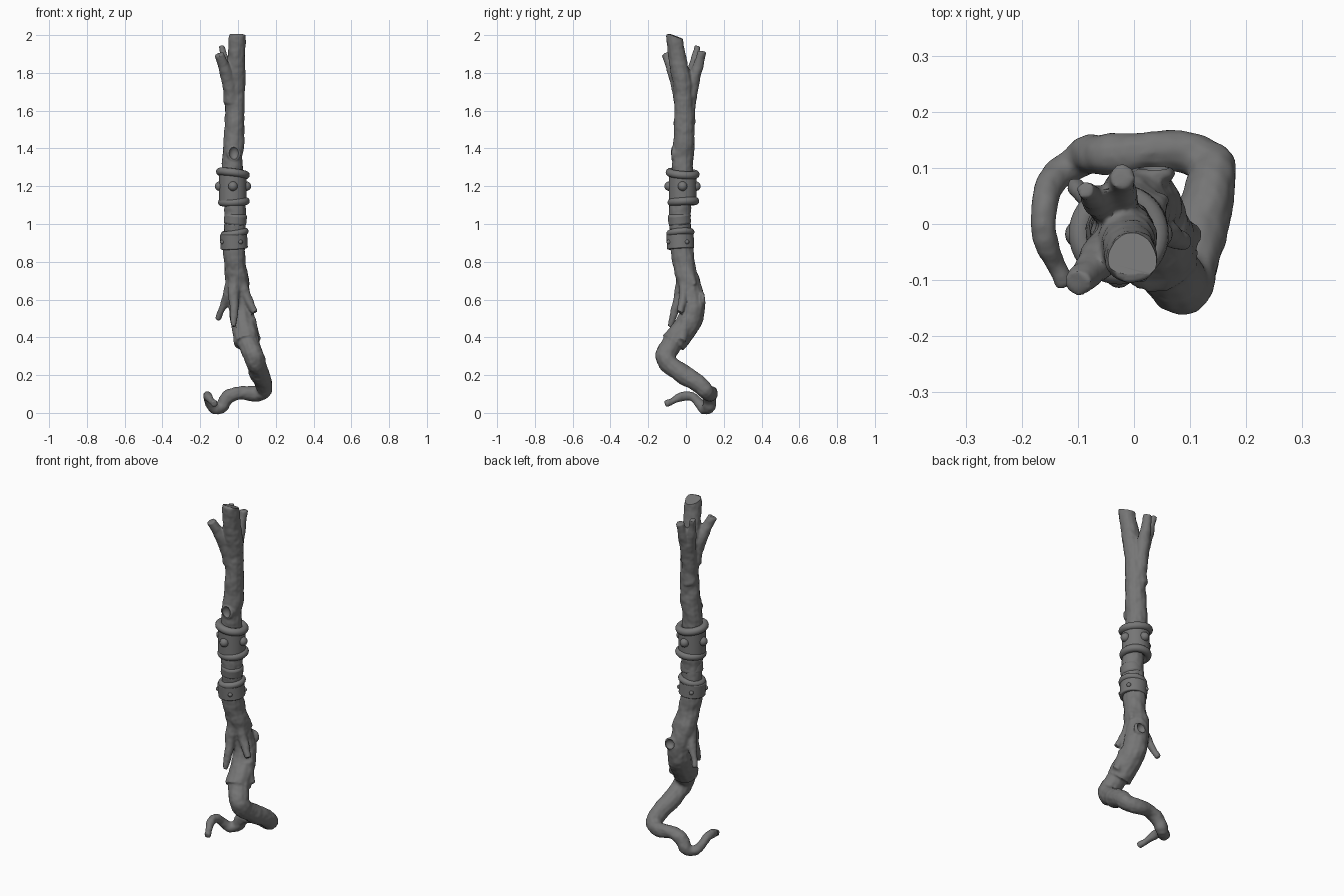
import bpy, math
from mathutils import Vector

if "Cube" in bpy.data.objects:
    bpy.data.objects.remove(bpy.data.objects["Cube"])


def select(ob):
    bpy.ops.object.select_all(action='DESELECT')
    ob.select_set(True)
    bpy.context.view_layer.objects.active = ob


def smooth(ob, deg=50):
    select(ob)
    bpy.ops.object.shade_smooth_by_angle(angle=math.radians(deg))


def tube(name, pts, radius):
    """Smooth tube through points; radius(t) gives thickness for t from 0 to 1."""
    cu = bpy.data.curves.new(name, 'CURVE')
    cu.dimensions = '3D'
    cu.bevel_depth = 1.0
    cu.bevel_resolution = 4
    cu.resolution_u = 6
    cu.use_fill_caps = True
    sp = cu.splines.new('BEZIER')
    sp.bezier_points.add(len(pts) - 1)
    for i, (bp, p) in enumerate(zip(sp.bezier_points, pts)):
        bp.co = p
        bp.radius = radius(i / (len(pts) - 1))
        bp.handle_left_type = bp.handle_right_type = 'AUTO'
    ob = bpy.data.objects.new(name, cu)
    bpy.context.collection.objects.link(ob)
    select(ob)
    bpy.ops.object.convert(target='MESH')
    return bpy.context.object


def shoot(name, start, end, r0, r1):
    """Tapered branch that leaves along the trunk and flares outwards."""
    a, b = Vector(start), Vector(end)
    pts = []
    for i in range(5):
        t = i / 4
        p = a.lerp(b, t ** 1.4)
        p.z = a.z + (b.z - a.z) * t
        pts.append(p)
    return tube(name, pts, lambda t: r0 + (r1 - r0) * t)


def ring(name, loc, R, r, tilt):
    bpy.ops.mesh.primitive_torus_add(location=loc, rotation=(*tilt, 0), major_radius=R,
                                     minor_radius=r, major_segments=40, minor_segments=12)
    bpy.context.object.name = name
    smooth(bpy.context.object)


def ball(name, loc, r):
    bpy.ops.mesh.primitive_uv_sphere_add(segments=16, ring_count=10, radius=r, location=loc)
    bpy.context.object.name = name
    smooth(bpy.context.object)
    return bpy.context.object


def cuff(name, loc, r, height, tilt, edge=.006):
    """Solid band with slightly bevelled edges."""
    bpy.ops.mesh.primitive_cylinder_add(vertices=40, radius=r, depth=height, location=loc,
                                        rotation=(*tilt, 0))
    ob = bpy.context.object
    ob.name = name
    m = ob.modifiers.new("edge", 'BEVEL')
    m.width = edge
    m.segments = 3
    smooth(ob)


def studs(name, loc, R, r, start):
    for i in range(4):
        a = start + i * math.pi / 2
        ball(f"{name}_{i + 1}", (loc[0] + R * math.cos(a), loc[1] + R * math.sin(a), loc[2]), r)


# Trunk, from the broken top down to the sleeve above the root
wood = tube("gnarled_wood", [
    (-.002, -.066, 2.01), (-.008, -.045, 1.88), (-.014, -.014, 1.72), (-.018, -.01, 1.5),
    (-.03, -.018, 1.3), (-.015, -.03, 1.04), (-.018, -.015, .8), (.01, .035, .59),
    (.024, .02, .49), (.048, -.068, .37)], lambda t: .057 - .014 * (1 - t) ** 4 + .013 * t ** 3)

# Bent root, zigzagging down and hooking forwards at the tip
root = tube("root", [
    (.03, -.01, .45), (.06, -.08, .36), (.085, -.105, .285), (.108, -.03, .215),
    (.138, .075, .145), (.135, .108, .116), (-.04, .124, .095), (-.11, .108, .018),
    (-.163, .02, .09), (-.125, -.11, .048)], lambda t: .057 * (1 - .68 * t ** 1.6))

# Prongs at the top, splinters and bark lumps lower down
shoot("left_prong", (-.03, -.02, 1.65), (-.1, -.106, 1.9), .045, .025)
shoot("back_prong", (-.03, .005, 1.54), (-.022, .083, 1.915), .045, .023)
shoot("back_left_prong", (-.03, .01, 1.6), (-.086, .062, 1.945), .04, .018)
shoot("left_splinter", (-.025, 0, .74), (-.108, .07, .495), .038, .014)
shoot("front_splinter", (-.02, -.01, .78), (-.022, -.085, .455), .045, .013)
shoot("right_splinter", (.01, 0, .72), (.092, -.035, .53), .038, .019)
shoot("bark_flake", (-.01, -.01, .86), (.046, .046, .675), .038, .018)
shoot("knot_bump", (.01, .02, .7), (.035, .05, .52), .038, .042)
shoot("sleeve_stub", (.05, -.0, .49), (.105, -.025, .38), .045, .024)
ring("knot_rim", (-.022, -.066, 1.37), .026, .011, (math.pi / 2, 0))
ring("back_knot_rim", (.035, .088, .605), .026, .012, (math.pi / 2, 0))

# Fuse the wood into one rough skin
bpy.ops.object.select_all(action='SELECT')
bpy.context.view_layer.objects.active = wood
bpy.ops.object.join()
wood = bpy.context.object
wood.name = "gnarled_wood"
m = wood.modifiers.new("fuse", 'REMESH')
m.mode = 'VOXEL'
m.voxel_size = .006
m = wood.modifiers.new("soften", 'SMOOTH')
m.iterations = 6
tex = bpy.data.textures.new("bark", 'CLOUDS')
tex.noise_scale = .09
m = wood.modifiers.new("bark", 'DISPLACE')
m.texture = tex
m.strength = .018

# Knot holes in the front and back, and a slanted break at the top
cutters = [ball("knot_cutter", (-.022, -.085, 1.375), .026),
           ball("knot_cutter", (.035, .105, .605), .028)]
cutters[0].scale.z = 1.35
bpy.ops.mesh.primitive_cube_add(size=.3, location=(0, -.01, 2.137), rotation=(-.35, .05, 0))
cutters.append(bpy.context.object)
for cutter in cutters:
    cutter.hide_render = True
    m = wood.modifiers.new("cut", 'BOOLEAN')
    m.operation = 'DIFFERENCE'
    m.solver = 'EXACT'
    m.object = cutter
select(wood)
for m in list(wood.modifiers):
    bpy.ops.object.modifier_apply(modifier=m.name)
for cutter in cutters:
    bpy.data.objects.remove(cutter)
smooth(wood)

# Upper cuff with rims and studs
cuff("upper_cuff", (-.027, -.018, 1.19), .073, .15, (0, 0))
ring("upper_cuff_top_rim", (-.027, -.018, 1.268), .069, .021, (-.08, .13))
ring("upper_cuff_bottom_rim", (-.022, -.014, 1.118), .063, .021, (.06, -.05))
studs("upper_stud", (-.027, -.018, 1.2), .071, .025, 0)

# Wound grip between the cuffs, as tilted wraps
cuff("grip_wrap_top", (-.02, -.034, 1.078), .053, .05, (.06, .14), .014)
cuff("grip_wrap_middle", (-.014, -.035, 1.026), .06, .062, (.1, .1), .014)
cuff("grip_wrap_bottom", (-.014, -.033, .982), .05, .045, (.1, .25), .014)

# Lower cuff with rim and small studs
cuff("lower_cuff", (-.022, -.03, .908), .072, .08, (.05, -.06))
ring("lower_cuff_rim", (-.018, -.03, .953), .057, .018, (.08, -.16))
studs("lower_stud", (-.022, -.03, .905), .071, .012, -math.pi / 3)

# Dark grey colour throughout
grey = bpy.data.materials.new("dark_grey")
grey.diffuse_color = (.18, .18, .18, 1)
grey.use_nodes = True
grey.node_tree.nodes["Principled BSDF"].inputs["Base Color"].default_value = grey.diffuse_color
for ob in bpy.data.objects:
    ob.data.materials.clear()
    ob.data.materials.append(grey)
